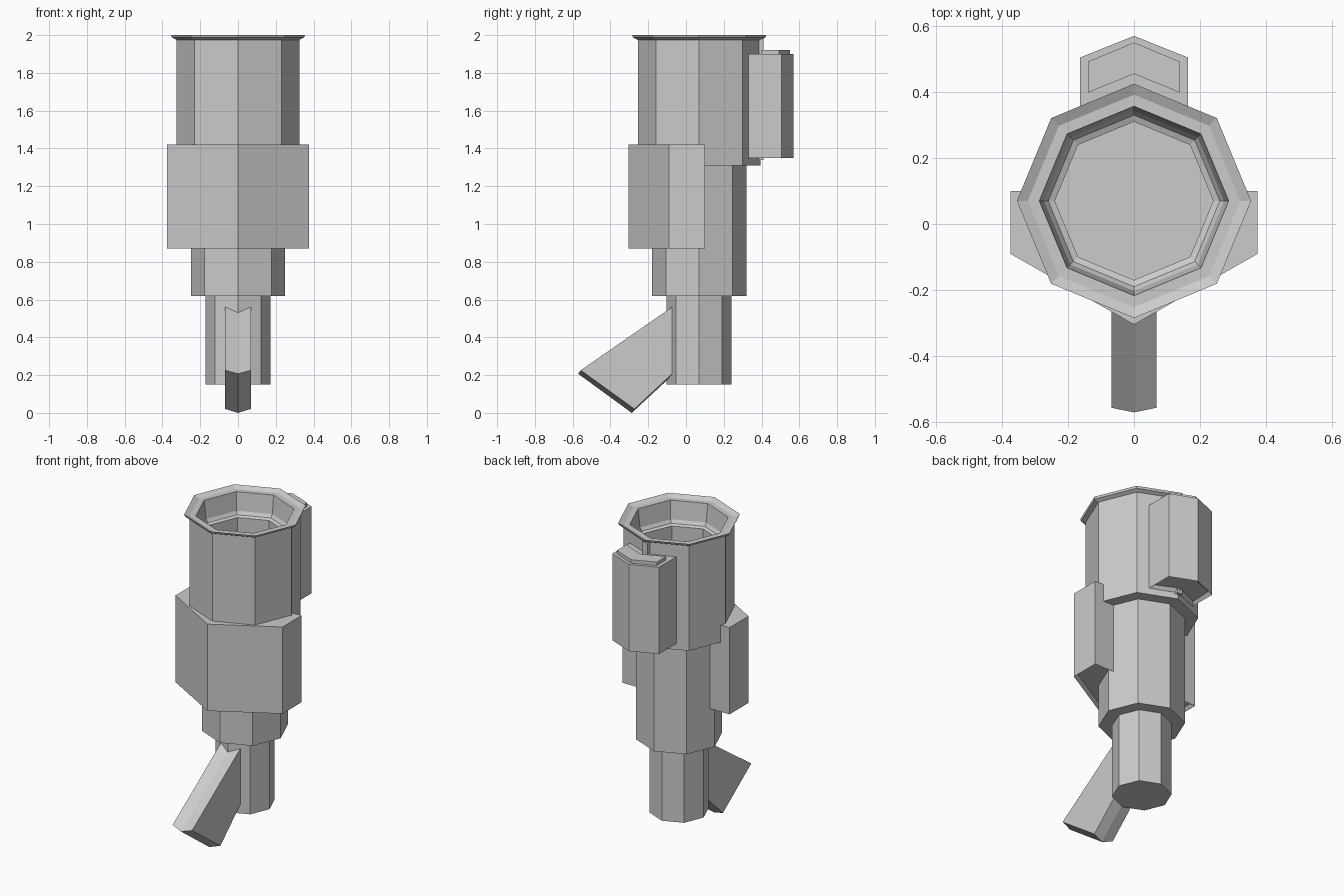
import bpy, bmesh, math

if "Cube" in bpy.data.objects:
    bpy.data.objects.remove(bpy.data.objects["Cube"])

AXIS_Y = 0.07  # the octagonal body sits slightly behind the origin


def finish(bm, name):
    bmesh.ops.recalc_face_normals(bm, faces=bm.faces)
    mesh = bpy.data.meshes.new(name)
    bm.to_mesh(mesh)
    bm.free()
    ob = bpy.data.objects.new(name, mesh)
    bpy.context.collection.objects.link(ob)
    return ob


def lathe8(name, profile):
    """Octagonal turned shape from (radius, z) points, capped at both ends."""
    bm = bmesh.new()
    rings = []
    for r, z in profile:
        rings.append([bm.verts.new((r * math.cos(i * math.pi / 4),
                                    AXIS_Y + r * math.sin(i * math.pi / 4), z))
                      for i in range(8)])
    for a, b in zip(rings, rings[1:]):
        for i in range(8):
            j = (i + 1) % 8
            bm.faces.new((a[i], a[j], b[j], b[i]))
    bm.faces.new(rings[0][::-1])
    bm.faces.new(rings[-1])
    return finish(bm, name)


def prism(name, half, z0, z1, recess=0.0):
    """Vertical prism from a half outline (x >= 0) mirrored over x = 0."""
    outline = half + [(-x, y) for x, y in reversed(half) if x > 0]
    bm = bmesh.new()
    low = [bm.verts.new((x, y, z0)) for x, y in outline]
    top = [bm.verts.new((x, y, z1)) for x, y in outline]
    n = len(outline)
    for i in range(n):
        j = (i + 1) % n
        bm.faces.new((low[i], low[j], top[j], top[i]))
    bm.faces.new(top)
    bottom = bm.faces.new(low[::-1])
    bmesh.ops.recalc_face_normals(bm, faces=bm.faces)
    if recess:
        bmesh.ops.inset_individual(bm, faces=[bottom], thickness=0.022)
        bmesh.ops.translate(bm, verts=bottom.verts, vec=(0, 0, recess))
    return finish(bm, name)


# Stepped body with flared rim and stepped cavity
lathe8("body", [
    (0.172, 0.15), (0.172, 0.62), (0.25, 0.62), (0.25, 1.31),
    (0.325, 1.31), (0.325, 1.975), (0.35, 1.987), (0.355, 2.0),
    (0.322, 1.985), (0.287, 1.985), (0.273, 1.87), (0.26, 1.85),
    (0.24, 1.842), (0.24, 1.70)])

# Wrap-around front housing
prism("front_housing", [(0, -0.305), (0.375, -0.09), (0.375, 0.10)],
      0.87, 1.42, 0.02)

# Rear box, its raised lid and the rib above it
prism("rear_box", [(0, 0.395), (0.163, 0.33), (0.163, 0.505), (0, 0.57)],
      1.35, 1.90, 0.02)
prism("rear_box_lid", [(0, 0.455), (0.14, 0.398), (0.14, 0.492), (0, 0.55)],
      1.89, 1.922)
prism("rear_rib", [(0.018, 0.36), (0.018, 0.41)], 1.34, 1.98)

# Slanted front spout with a ridge down its end face
bm = bmesh.new()
side = [(-0.06, 0.57), (-0.557, 0.226), (-0.273, 0.021), (-0.06, 0.22)]
ridge = [(-0.06, 0.56), (-0.571, 0.207), (-0.287, 0.0), (-0.06, 0.21)]
cols = [[bm.verts.new((x, y, z)) for y, z in pts]
        for x, pts in ((-0.068, side), (0, ridge), (0.068, side))]
for a, b in zip(cols, cols[1:]):
    for i in range(4):
        j = (i + 1) % 4
        bm.faces.new((a[i], a[j], b[j], b[i]))
bm.faces.new(cols[0])
bm.faces.new(cols[2])
finish(bm, "front_spout")
